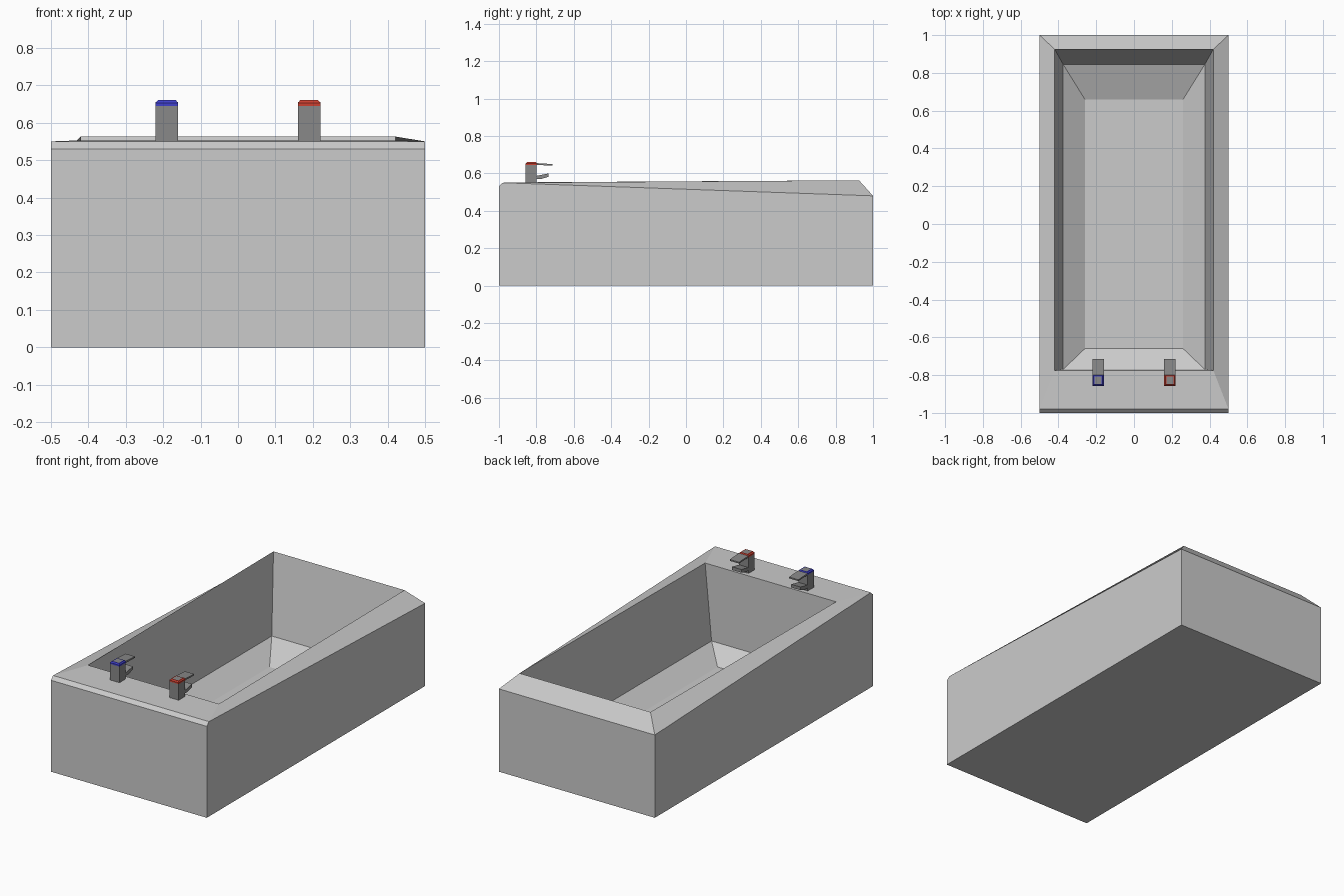
import bpy, bmesh

if "Cube" in bpy.data.objects:
    bpy.data.objects.remove(bpy.data.objects["Cube"])


def material(name, rgb):
    m = bpy.data.materials.new(name)
    m.diffuse_color = (*rgb, 1)
    m.use_nodes = True
    m.node_tree.nodes["Principled BSDF"].inputs["Base Color"].default_value = m.diffuse_color
    return m


def finish(bm, name, mats=()):
    bmesh.ops.remove_doubles(bm, verts=bm.verts, dist=1e-5)
    bmesh.ops.recalc_face_normals(bm, faces=bm.faces)
    mesh = bpy.data.meshes.new(name)
    bm.to_mesh(mesh)
    bm.free()
    for m in mats:
        mesh.materials.append(m)
    ob = bpy.data.objects.new(name, mesh)
    bpy.context.collection.objects.link(ob)
    return ob


def loft(name, rings, cx=0, mats=(), end_slot=0):
    """Rectangular rings: (half width, front y, front z, back y, back z)."""
    bm = bmesh.new()
    loops = [[bm.verts.new(p) for p in ((cx - w, yf, zf), (cx + w, yf, zf),
                                        (cx + w, yb, zb), (cx - w, yb, zb))]
             for w, yf, zf, yb, zb in rings]
    for a, b in zip(loops, loops[1:]):
        for i in range(4):
            j = (i + 1) % 4
            bm.faces.new((a[i], a[j], b[j], b[i]))
    bm.faces.new(loops[0][::-1])
    bm.faces.new(loops[-1]).material_index = end_slot
    return finish(bm, name, mats)


def extrude_profile(name, profile, cx, half, mats=()):
    """Side profile in (y, z) extruded across x."""
    bm = bmesh.new()
    face = bm.faces.new([bm.verts.new((cx - half, y, z)) for y, z in profile])
    new = bmesh.ops.extrude_face_region(bm, geom=[face])["geom"]
    bmesh.ops.translate(bm, vec=(2 * half, 0, 0),
                        verts=[v for v in new if isinstance(v, bmesh.types.BMVert)])
    return finish(bm, name, mats)


# Tub: outer walls, chamfered front edge, sloping rim, then the basin
loft("bathtub", [
    (0.50, -1.00, 0.00, 1.00, 0.00),
    (0.50, -1.00, 0.53, 1.00, 0.48),
    (0.50, -0.98, 0.55, 1.00, 0.48),
    (0.42, -0.775, 0.553, 0.925, 0.563),
    (0.375, -0.77, 0.115, 0.845, 0.115),
    (0.26, -0.66, 0.037, 0.66, 0.037),
])

# Cold and hot taps
dark = material("dark_metal", (0.25, 0.25, 0.25))
for label, cx, rgb in (("cold", -0.19, (0.05, 0.05, 0.6)),
                       ("hot", 0.19, (0.6, 0.05, 0.03))):
    colour = material(label + "_mark", rgb)
    loft(label + "_tap_body", [
        (0.03, -0.857, 0.55, -0.80, 0.55),
        (0.03, -0.857, 0.645, -0.80, 0.645),
    ], cx, [dark])
    # Cap with a coloured chamfer
    loft(label + "_tap_cap", [
        (0.03, -0.857, 0.645, -0.797, 0.645),
        (0.03, -0.857, 0.653, -0.797, 0.653),
        (0.024, -0.851, 0.66, -0.803, 0.66),
        (0.019, -0.846, 0.66, -0.808, 0.66),
    ], cx, [colour, dark], end_slot=1)
    # Lever and spout
    extrude_profile(label + "_tap_lever",
                    [(-0.80, 0.645), (-0.715, 0.642), (-0.715, 0.650), (-0.80, 0.655)],
                    cx, 0.03, [dark])
    extrude_profile(label + "_tap_spout",
                    [(-0.805, 0.570), (-0.775, 0.570), (-0.735, 0.582),
                     (-0.735, 0.600), (-0.775, 0.592), (-0.805, 0.586)],
                    cx, 0.03, [dark])
